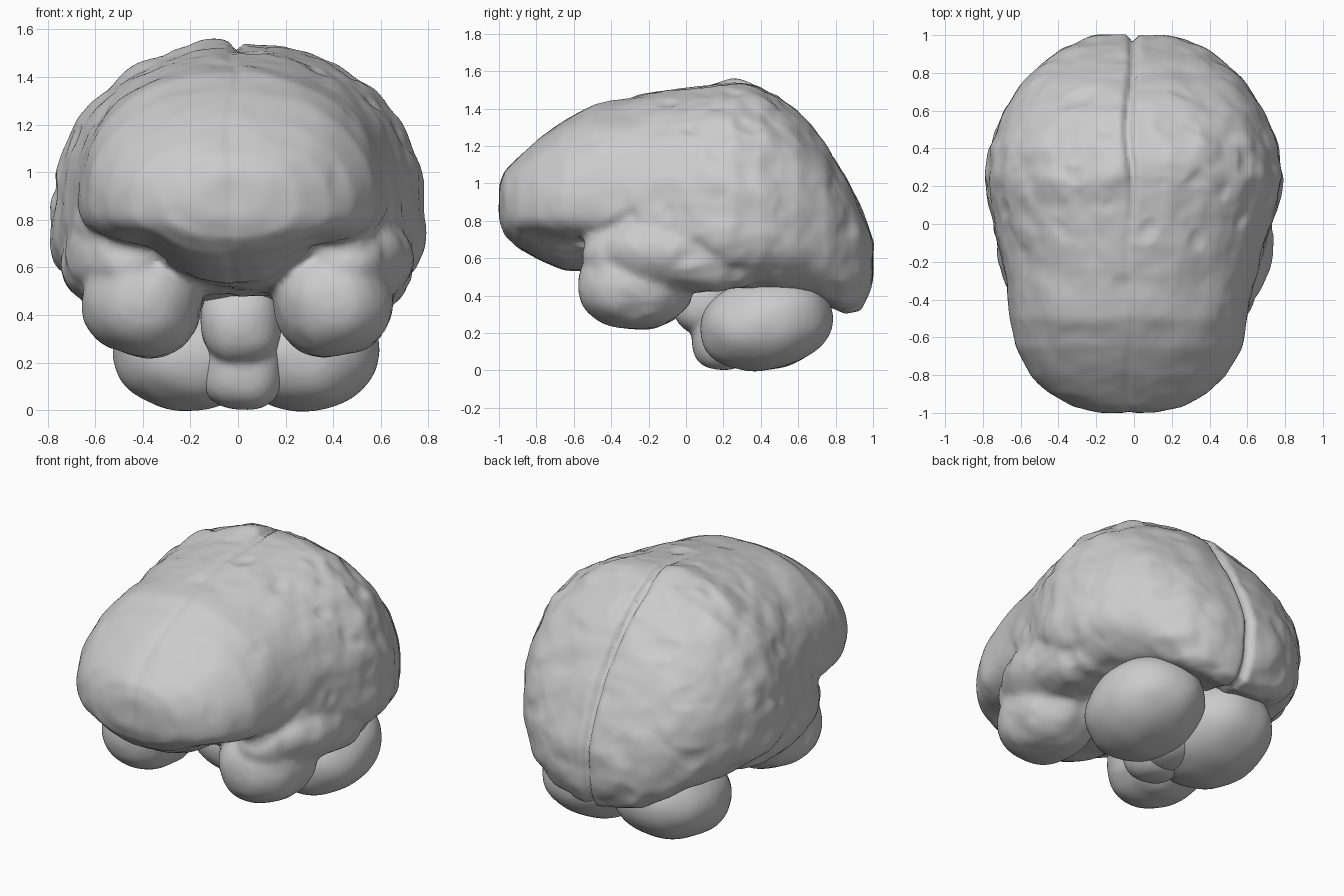
import bpy
import bmesh
import math
from mathutils import Matrix, Vector, noise

cube = bpy.data.objects.get("Cube")
if cube:
    bpy.data.objects.remove(cube, do_unlink=True)

grey = bpy.data.materials.new("soft grey")
grey.use_nodes = True
grey.diffuse_color = (0.6, 0.6, 0.6, 1)
grey.node_tree.nodes["Principled BSDF"].inputs["Base Color"].default_value = (0.6, 0.6, 0.6, 1)

# Cerebrum stations from front to back: y, half width, bottom, widest height, top
STATIONS = [
    (-1, .15, .8, .9, .99), (-.97, .29, .72, .88, 1.07), (-.9, .42, .65, .88, 1.14),
    (-.8, .52, .59, .88, 1.23), (-.65, .6, .53, .89, 1.34), (-.5, .63, .52, .9, 1.42),
    (-.3, .66, .5, .87, 1.46), (-.1, .71, .48, .82, 1.5), (.1, .77, .45, .8, 1.52),
    (.25, .79, .42, .78, 1.55), (.4, .77, .4, .78, 1.52), (.6, .69, .38, .78, 1.39),
    (.75, .59, .34, .75, 1.21), (.85, .49, .3, .7, 1.04), (.93, .38, .32, .66, .88),
    (.98, .27, .42, .63, .77), (1, .17, .51, .62, .7),
]


def bell(value, width):
    return math.exp(-(value / width) ** 2)


def power(value, exponent):
    return math.copysign(abs(value) ** exponent, value)


def add_cerebrum(bm, sides=56):
    """Loft sections along y, squarer below, and arch the underside of the frontal lobes."""
    rings = []
    for y, width, low, mid, high in STATIONS:
        ring = []
        shift = .03 * max(-1, min(0, y * 2))
        for i in range(sides):
            angle = math.tau * i / sides
            s, c = math.sin(angle), math.cos(angle)
            x = width * power(c, .92 if s > 0 else .7)
            z = mid + (power(s, .92) * (high - mid) if s > 0 else power(s, .74) * (mid - low))
            if s < 0 and y < -.4:
                z += .13 * min(1, (x / .33) ** 2) * min(1, -s * 1.2) * min(1, (y + 1) * 4)
            ring.append(bm.verts.new((x + shift, y, z)))
        rings.append(ring)
    for a, b in zip(rings, rings[1:]):
        for i in range(sides):
            j = (i + 1) % sides
            bm.faces.new((a[i], a[j], b[j], b[i]))
    bm.faces.new(rings[0])
    bm.faces.new(rings[-1][::-1])
    bmesh.ops.recalc_face_normals(bm, faces=bm.faces)


def add_blob(bm, centre, radii, boxy=1.0, tilt=0.0, roll=0.0):
    """Add an ellipsoid; boxy below one makes it squarer."""
    verts = bmesh.ops.create_uvsphere(bm, u_segments=40, v_segments=24, radius=1)["verts"]
    turn = Matrix.Rotation(roll, 3, 'Y') @ Matrix.Rotation(tilt, 3, 'X')
    for v in verts:
        p = Vector([power(a, boxy) * r for a, r in zip(v.co, radii)])
        v.co = turn @ p + Vector(centre)


def finish(name, bm, voxel, relief):
    """Fuse the overlapping volumes, smooth them and carve the surface relief."""
    mesh = bpy.data.meshes.new(name)
    bm.to_mesh(mesh)
    bm.free()
    obj = bpy.data.objects.new(name, mesh)
    bpy.context.collection.objects.link(obj)
    fuse = obj.modifiers.new("fuse", 'REMESH')
    fuse.mode = 'VOXEL'
    fuse.voxel_size = voxel
    soften = obj.modifiers.new("soften", 'SMOOTH')
    soften.factor = .5
    soften.iterations = 8
    graph = bpy.context.evaluated_depsgraph_get()
    fused = bpy.data.meshes.new_from_object(obj.evaluated_get(graph))
    obj.modifiers.clear()
    obj.data = fused
    fused.name = name
    normals = [v.normal.copy() for v in fused.vertices]
    for v, n in zip(fused.vertices, normals):
        v.co += n * relief(v.co, n)
    fused.materials.clear()
    fused.materials.append(grey)
    for face in fused.polygons:
        face.use_smooth = True
        face.material_index = 0


def segment_distance(p, a, b):
    t = max(0, min(1, (p - a).dot(b - a) / (b - a).length_squared))
    return (p - a - t * (b - a)).length


def cerebrum_relief(p, n):
    # Soft lumps and scattered dents, stronger towards the crown and the sides
    fold = max(.25, min(1, p.y + .75)) * (1 if p.y < .5 else .6)
    depth = .008 * noise.noise(p * 4)
    depth += fold * (.016 * noise.noise(p * 7) + .005 * noise.noise(p * 14))
    depth -= fold * .05 * max(0, noise.noise(p * 6 + Vector((3, 8, 1))) - .3)
    # Midline fissure, only hinted at on the front
    middle = -.02 + .015 * math.sin(p.y * 9)
    if p.y > .8:
        middle *= .5
    strength = .006 + .034 * max(0, min(1, p.y * 3))
    depth -= strength * bell(p.x - middle, .022)
    # Cleft between the frontal and temporal lobes
    if abs(p.x) > .3:
        side = Vector((p.y, p.z))
        cleft = segment_distance(side, Vector((-.58, .65)), Vector((-.3, .83)))
        depth -= .015 * bell(cleft, .035)
    # Raised fold on the crown
    if n.z > .3:
        depth += .02 * bell(p.x + .14, .09) * bell(p.y - .2, .14)
    return depth


def small_relief(p, n):
    return .008 * noise.noise(p * 6)


# Cerebrum with temporal lobes
bm = bmesh.new()
add_cerebrum(bm)
for side in (-1, 1):
    add_blob(bm, (side * .4, -.27, .46), (.25, .31, .235), .88, 0, side * -.2)
    add_blob(bm, (side * .46, -.24, .64), (.18, .32, .2), .9)
    add_blob(bm, (side * .53, 0, .62), (.21, .46, .2), .95, -.1)
finish("cerebrum", bm, .018, cerebrum_relief)

# Cerebellum, one lobe on each side, rising towards the back
for name, x in (("cerebellum_right", -.21), ("cerebellum_left", .28)):
    bm = bmesh.new()
    add_blob(bm, (x, .43, .25), (.315, .36, .245), .95, .2)
    finish(name, bm, .018, small_relief)

# Bridge between the cerebellum lobes
bm = bmesh.new()
add_blob(bm, (.03, .32, .2), (.2, .2, .18))
finish("cerebellum_bridge", bm, .02, small_relief)

# Brainstem: upper bulge and lower stalk, fused together
bm = bmesh.new()
add_blob(bm, (.01, .1, .37), (.17, .17, .18), .85)
add_blob(bm, (.02, .19, .17), (.17, .16, .165), .8)
finish("brainstem", bm, .016, small_relief)
